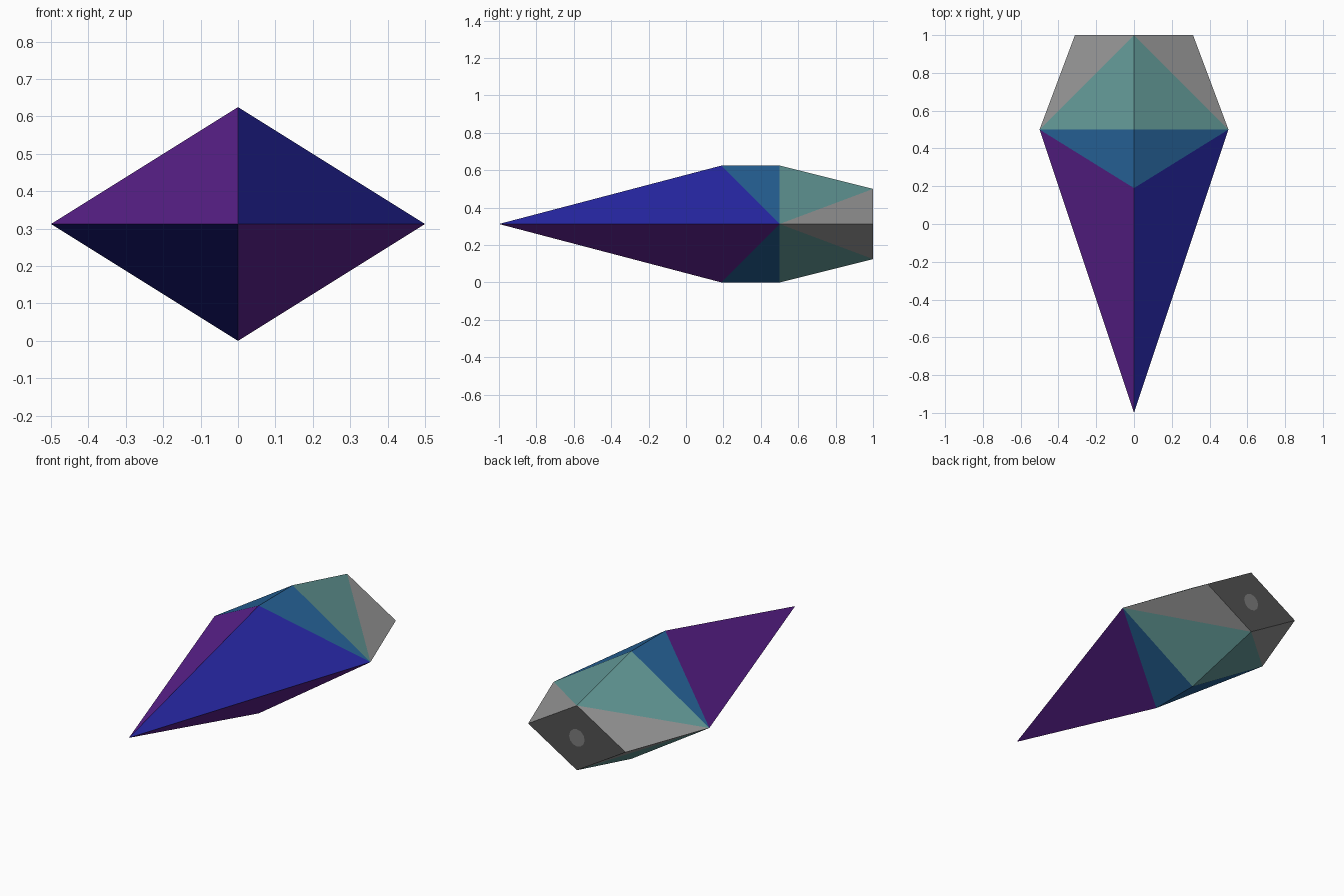
import bpy
import bmesh
import math

if "Cube" in bpy.data.objects:
    bpy.data.objects.remove(bpy.data.objects["Cube"])

MID = 0.3125  # height of the horizontal mirror plane


def material(name, rgb):
    lin = [((c / 255 + 0.055) / 1.055) ** 2.4 for c in rgb]
    m = bpy.data.materials.new(name)
    m.diffuse_color = (*lin, 1)
    m.use_nodes = True
    m.node_tree.nodes["Principled BSDF"].inputs["Base Color"].default_value = m.diffuse_color
    return m


BLUE = material("deep blue", (38, 38, 162))
PURPLE = material("purple", (94, 34, 145))
OCEAN = material("ocean blue", (38, 98, 151))
TEAL = material("teal", (98, 152, 150))
GREY = material("light grey", (150, 150, 150))
DARK = material("dark grey", (82, 82, 82))
PORT = material("port grey", (124, 124, 124))


def quartered(name, poly, mats):
    """Mirror one upper-right polygon into all four quarters.
    With two materials they alternate from quarter to quarter."""
    bm = bmesh.new()
    for sx in (1, -1):
        for sz in (1, -1):
            pts = [(sx * x, y, MID + sz * z) for x, y, z in poly]
            if sx * sz < 0:
                pts.reverse()
            f = bm.faces.new([bm.verts.new(p) for p in pts])
            f.material_index = 0 if sx * sz > 0 else len(mats) - 1
    bmesh.ops.remove_doubles(bm, verts=bm.verts[:], dist=1e-5)
    me = bpy.data.meshes.new(name)
    bm.to_mesh(me)
    bm.free()
    for m in mats:
        me.materials.append(m)
    ob = bpy.data.objects.new(name, me)
    bpy.context.collection.objects.link(ob)


# Key points of the upper-right quarter, heights relative to MID
nose = (0, -1, 0)
wing = (0.5, 0.5, 0)
ridge_front = (0, 0.19, MID)
ridge_back = (0, 0.5, MID)
tail_top = (0, 1, 0.1875)
tail_side = (0.3125, 1, 0)

# Hull sections from nose to tail
quartered("nose", [nose, wing, ridge_front], [BLUE, PURPLE])
quartered("middle_hull", [ridge_front, wing, ridge_back], [OCEAN])
quartered("rear_hull", [ridge_back, wing, tail_top], [TEAL])
quartered("tail_flank", [wing, tail_side, tail_top], [GREY])

# Flat back plate with a round port set flush into it
arc = [(0.05 * math.cos(a), 1, 0.05 * math.sin(a))
       for a in (i * math.pi / 6 for i in range(4))]
quartered("back_plate", [tail_top, tail_side] + arc, [DARK])
quartered("round_port", [(0, 1, 0)] + arc[::-1], [PORT])
